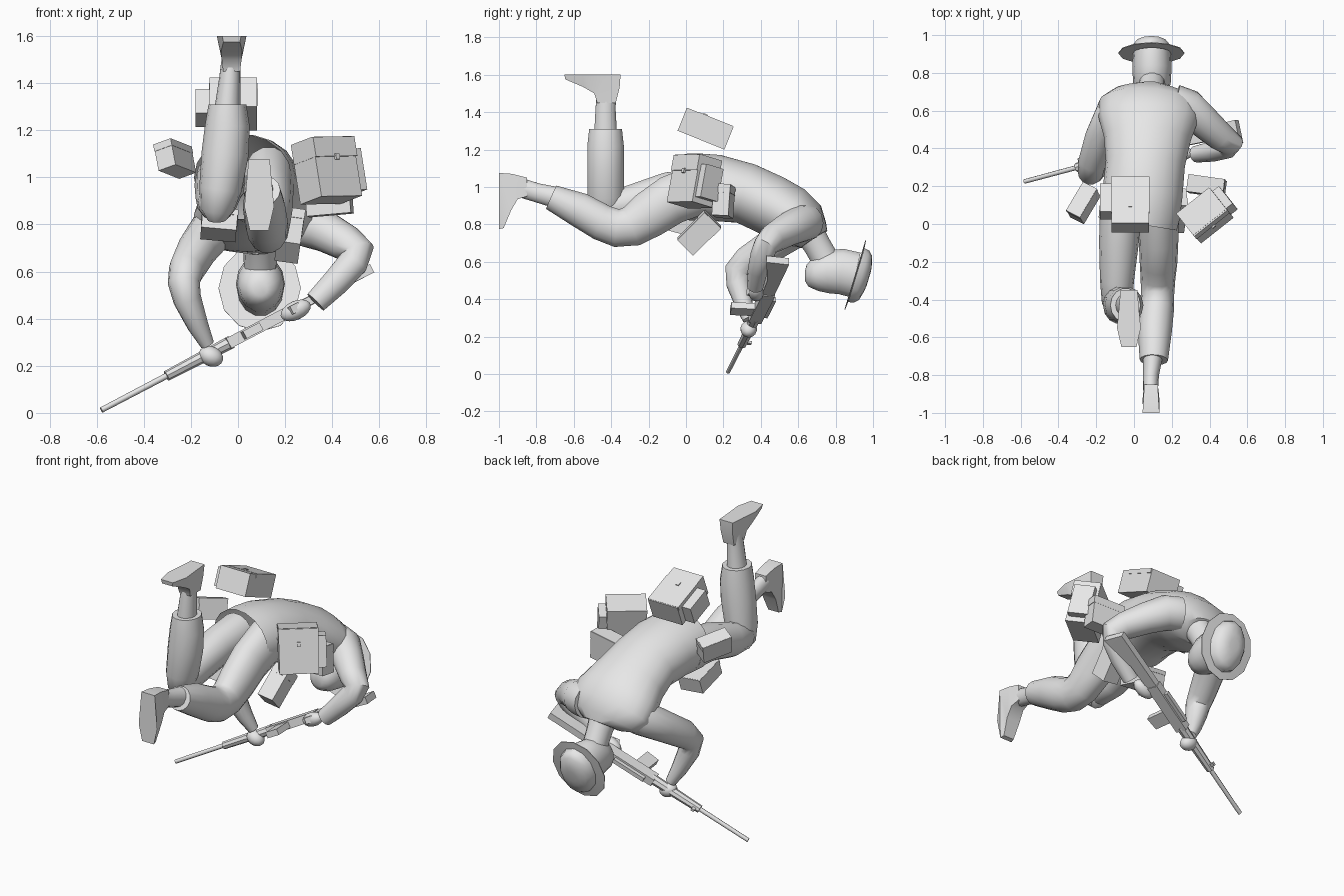
import bpy, bmesh, math
from mathutils import Vector, Matrix, Euler

grey = bpy.data.materials.new("plain grey")
grey.diffuse_color = (0.8, 0.8, 0.8, 1)


def finish(name, bm, smooth=40):
    bmesh.ops.recalc_face_normals(bm, faces=bm.faces)
    me = bpy.data.meshes.new(name)
    bm.to_mesh(me)
    bm.free()
    me.materials.append(grey)
    ob = bpy.data.objects.new(name, me)
    bpy.context.collection.objects.link(ob)
    bpy.ops.object.select_all(action='DESELECT')
    ob.select_set(True)
    bpy.context.view_layer.objects.active = ob
    if smooth:
        bpy.ops.object.shade_smooth_by_angle(angle=math.radians(smooth))
    return ob


def tube(name, pts, n=14, side=(1, 0, 0), smooth=50, open_start=False):
    """Elliptical rings along a path: x, y, z, side radius, other radius."""
    bm = bmesh.new()
    c = [Vector(p[:3]) for p in pts]
    rings = []
    for i, p in enumerate(pts):
        t = (c[min(i + 1, len(c) - 1)] - c[max(i - 1, 0)]).normalized()
        u = Vector(side)
        u = (u - t * u.dot(t)).normalized()
        v = t.cross(u)
        rings.append([bm.verts.new(c[i] + u * p[3] * math.cos(a) + v * p[4] * math.sin(a))
                      for a in (2 * math.pi * k / n for k in range(n))])
    for a, b in zip(rings, rings[1:]):
        for k in range(n):
            bm.faces.new((a[k], a[(k + 1) % n], b[(k + 1) % n], b[k]))
    if not open_start:
        bm.faces.new(rings[0][::-1])
    bm.faces.new(rings[-1])
    return finish(name, bm, smooth)


def prism(name, pts, place):
    """Side outline (a, b, half width) placed in space by a function."""
    bm = bmesh.new()
    lo = [bm.verts.new(place(a, b, -w)) for a, b, w in pts]
    hi = [bm.verts.new(place(a, b, w)) for a, b, w in pts]
    n = len(pts)
    for k in range(n):
        bm.faces.new((lo[k], lo[(k + 1) % n], hi[(k + 1) % n], hi[k]))
    bm.faces.new(lo[::-1])
    bm.faces.new(hi)
    bmesh.ops.triangulate(bm, faces=[f for f in bm.faces if len(f.verts) > 4])
    return finish(name, bm, 45)


def box(name, m, boxes):
    """Several boxes (centre, size) joined into one part, moved by m."""
    bm = bmesh.new()
    for c, s in boxes:
        bmesh.ops.create_cube(bm, size=1, matrix=m @ Matrix.Translation(c) @ Matrix.Diagonal((*s, 1)))
    return finish(name, bm, 0)


def at(loc, rot=(0, 0, 0)):
    return Matrix.Translation(loc) @ Euler([math.radians(r) for r in rot]).to_matrix().to_4x4()


def ball(name, loc, radii, rot=(0, 0, 0), seg=14):
    bm = bmesh.new()
    bmesh.ops.create_uvsphere(bm, u_segments=seg, v_segments=9, radius=1,
                              matrix=at(loc, rot) @ Matrix.Diagonal((*radii, 1)))
    return finish(name, bm, 60)


# Jacket, leaning forward, open at the hem
tube("jacket", [(.02, 0, 1.0, .21, .18), (.03, .06, 1.0, .215, .182), (.045, .16, .995, .212, .18),
                (.06, .32, .965, .21, .165), (.07, .45, .905, .23, .165), (.075, .55, .85, .262, .163),
                (.08, .625, .795, .27, .145), (.088, .665, .75, .225, .105), (.09, .685, .72, .12, .085)], 18,
     open_start=True)

# Head, neck and hat
tube("neck", [(.095, .67, .74, .08, .08), (.095, .7, .69, .072, .075), (.095, .74, .62, .07, .075)])
tube("head", [(.095, .637, .525, .03, .03), (.095, .65, .525, .06, .06), (.095, .69, .53, .088, .09),
              (.095, .75, .545, .1, .117), (.095, .83, .548, .104, .125), (.095, .905, .53, .1, .125)])
axis = Vector((0, .957, -.289))
hat = [(-.002, .175, .193), (.002, .175, .193), (.006, .115, .15), (.035, .104, .145),
       (.058, .085, .122), (.072, .055, .065), (.075, .03, .035)]
tube("hat", [(*(Vector((.092, .905, .53)) + axis * t), a, b) for t, a, b in hat], 12, smooth=35)

# Legs: one bent upward, one trailing back
tube("raised_thigh", [(-.07, .1, .99, .11, .12), (-.08, -.1, .97, .105, .11),
                      (-.09, -.3, .91, .09, .1), (-.09, -.42, .895, .08, .085), (-.09, -.47, .89, .05, .05)])
tube("raised_calf", [(-.09, -.41, .82, .04, .05), (-.09, -.42, .86, .07, .085), (-.075, -.43, .95, .09, .1),
                     (-.055, -.43, 1.1, .1, .1), (-.045, -.43, 1.22, .095, .1), (-.045, -.43, 1.31, .08, .09)])
tube("raised_ankle", [(-.045, -.43, 1.29, .055, .062), (-.035, -.43, 1.42, .045, .055),
                      (-.03, -.425, 1.5, .04, .053)])
tube("trailing_leg", [(.13, .1, 1.0, .11, .14), (.13, -.08, .93, .105, .135), (.13, -.2, .85, .1, .128),
                      (.127, -.29, .79, .092, .112), (.125, -.37, .78, .088, .104), (.12, -.45, .81, .092, .1),
                      (.11, -.57, .878, .09, .095), (.105, -.72, .945, .075, .07)])
tube("trailing_ankle", [(.1, -.7, .945, .052, .058), (.09, -.8, .97, .042, .052), (.087, -.88, .995, .04, .053)])

# Boots: distance toward toe, height from sole, half width
boot = [(0, 0, .045), (.09, 0, .052), (.2, 0, .063), (.3, 0, .04), (.295, .025, .035),
        (.2, .065, .045), (.14, .1, .042), (.125, .15, .036), (.025, .15, .036), (.005, .07, .04)]
prism("raised_boot", boot, lambda t, h, w: Vector((-.027 + w, -.35 - t, 1.6 - h)))
prism("trailing_boot", boot, lambda t, h, w: Vector((.09 + w, -1 + h, 1.075 - t)))

# Arms and hands
tube("support_arm", [(-.05, .615, .805, .095, .1), (-.115, .58, .77, .095, .1), (-.175, .46, .69, .085, .09),
                     (-.22, .33, .605, .075, .082), (-.23, .278, .55, .068, .075), (-.215, .28, .48, .06, .065),
                     (-.17, .31, .37, .045, .048), (-.13, .335, .29, .03, .032)])
ball("support_hand", (-.115, .335, .24), (.055, .045, .042), (0, 25, 0))
tube("trigger_arm", [(.21, .64, .81, .1, .1), (.285, .615, .805, .1, .1), (.37, .54, .77, .088, .088),
                     (.46, .46, .722, .076, .078), (.51, .425, .685, .065, .07), (.49, .41, .64, .065, .065),
                     (.42, .385, .56, .055, .06), (.33, .37, .47, .045, .05)], side=(0, 1, 0))
ball("trigger_hand", (.245, .375, .435), (.07, .04, .04), (0, -25, 0))

# Rifle: local x runs from muzzle to butt, local z is its upper side (toward +y)
muzzle, butt = Vector((-.58, .225, .012)), Vector((.56, .53, .61))
d = (butt - muzzle).normalized()
up = (Vector((0, 1, 0)) - d * d.y).normalized()
sd = up.cross(d)
gun = Matrix((d, sd, up)).transposed().to_4x4()
gun.translation = muzzle
end = muzzle + d * .36
tube("barrel", [(*muzzle, .012, .012), (*end, .013, .013)], 8, side=(0, 1, 0))
g0, g1 = muzzle + d * .32, muzzle + d * .64
tube("handguard", [(*g0, .025, .022), (*g1, .032, .028)], 8, side=(0, 1, 0), smooth=30)
box("receiver", gun, [((.78, 0, 0), (.32, .048, .07)), ((.77, 0, .045), (.2, .025, .025)),
                      ((.35, 0, .025), (.02, .015, .04))])
box("magazine", gun @ at((.72, 0, -.09), (0, 8, 0)), [((0, 0, 0), (.08, .036, .13))])
box("grip", gun @ at((.92, 0, -.06), (0, -15, 0)), [((0, 0, 0), (.045, .036, .1))])
prism("stock", [(.92, .03, .02), (1.31, .025, .02), (1.31, -.1, .02), (1.1, -.045, .018), (.92, -.035, .018)],
      lambda a, b, w: gun @ Vector((a, w, b)))

# Pack floating over the lower back, with its side pouch, flap and buckle
box("back_pack", at((-.02, .105, 1.312), (-22, 0, 0)),
    [((0, 0, 0), (.2, .27, .133)), ((0, .03, .055), (.206, .2, .026)), ((0, -.03, .068), (.02, .025, .01)),
     ((-.13, .02, -.01), (.06, .16, .11))])

# Large hip pack turned outward and leaning, with flap, buckle and end pouch
box("hip_pack", at((.376, .045, 1.03), (-10, -9, 0)) @ at((0, 0, 0), (0, 0, 39)),
    [((0, 0, 0), (.22, .15, .26)), ((0, -.005, .085), (.224, .156, .085)), ((0, -.085, .04), (.02, .012, .025)),
     ((.13, 0, -.01), (.05, .12, .18))])


def pouch(name, loc, size, rot):
    x, y, z = size
    box(name, at(loc, rot), [((0, 0, 0), size), ((0, 0, z * .36), (x * 1.03, y * 1.03, z * .26))])


# Smaller belt pouches
pouch("side_pouch", (.385, .2, .925), (.19, .09, .17), (-3, -5, -8))
pouch("front_pouch", (.22, .07, .755), (.1, .12, .21), (-45, 8, 0))
pouch("lower_pouch", (-.08, -.02, .8), (.15, .2, .09), (-15, 5, 0))
pouch("far_pouch", (-.268, .11, 1.08), (.085, .175, .12), (-12, -18, -27))
